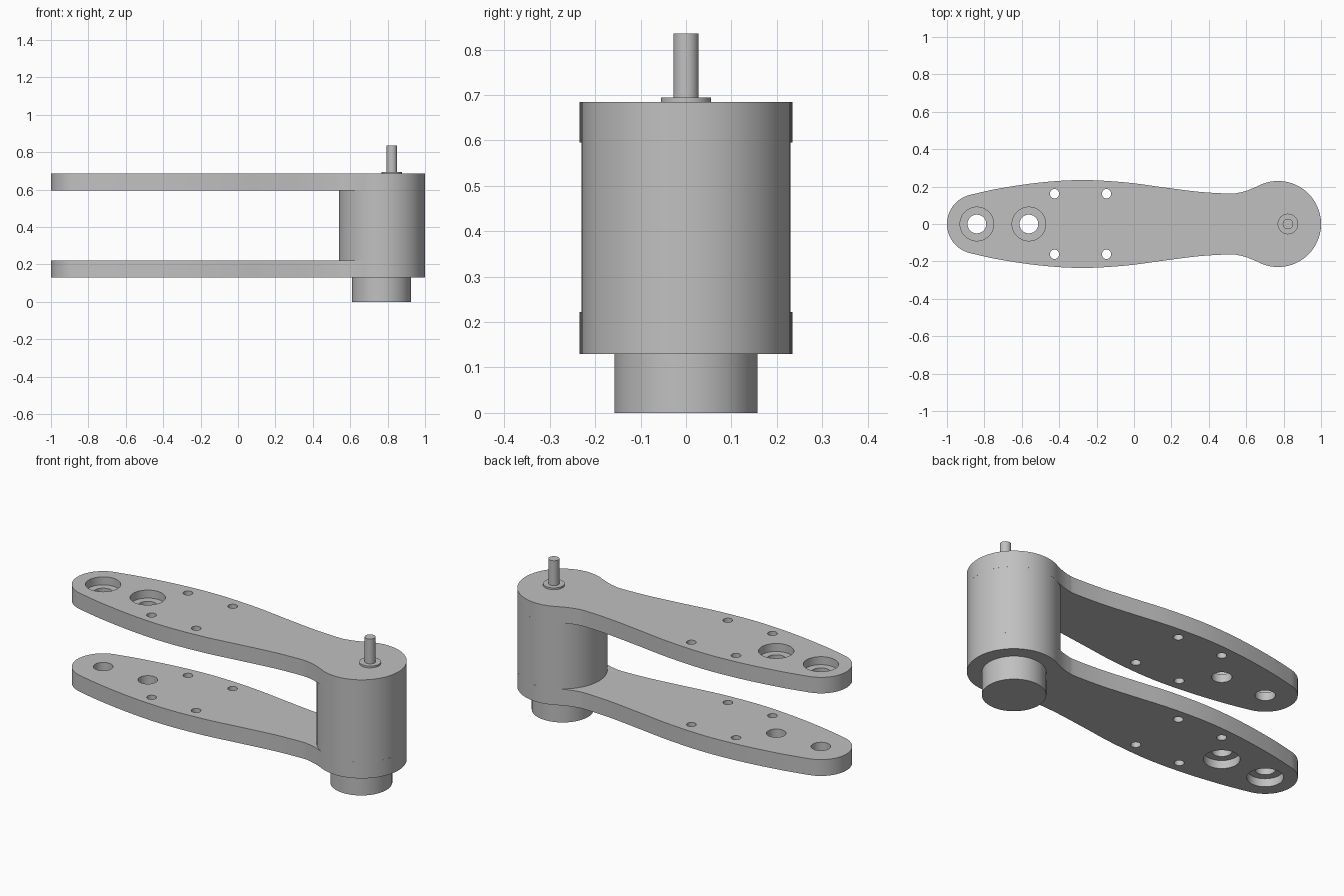
import bpy
import bmesh
from math import cos, sin, radians
from mathutils import Vector

cube = bpy.data.objects.get("Cube")
if cube:
    bpy.data.objects.remove(cube, do_unlink=True)

grey = bpy.data.materials.new("plain grey")
grey.use_nodes = True
COLOUR = (0.53, 0.53, 0.53, 1)
grey.diffuse_color = COLOUR
grey.node_tree.nodes["Principled BSDF"].inputs["Base Color"].default_value = COLOUR

HOUSING_X, HOUSING_R = 0.77, 0.23
TIP_X, TIP_R = -0.84, 0.16
LOWER, UPPER = (0.13, 0.222), (0.595, 0.685)


def prism(name, outline, z0, z1):
    """Extrude a closed outline from z0 to z1."""
    bm = bmesh.new()
    base = bm.faces.new([bm.verts.new((x, y, z0)) for x, y in outline])
    top = bmesh.ops.extrude_face_region(bm, geom=[base])["geom"]
    verts = [g for g in top if isinstance(g, bmesh.types.BMVert)]
    bmesh.ops.translate(bm, vec=(0, 0, z1 - z0), verts=verts)
    if base.is_valid is False or len(bm.faces) < len(outline) + 2:
        bm.faces.new([v for v in bm.verts if v not in verts])
    bmesh.ops.recalc_face_normals(bm, faces=bm.faces)
    mesh = bpy.data.meshes.new(name)
    bm.to_mesh(mesh)
    bm.free()
    mesh.materials.append(grey)
    ob = bpy.data.objects.new(name, mesh)
    bpy.context.collection.objects.link(ob)
    return ob


def arc(cx, r, a0, a1, n):
    angles = [radians(a0 + (a1 - a0) * i / n) for i in range(n + 1)]
    return [(cx + r * cos(a), r * sin(a)) for a in angles]


def disc(name, x, y, r, z0, z1, n=64):
    return prism(name, [(px, py + y) for px, py in arc(x, r, 0, 360, n)[:-1]], z0, z1)


def spline(points, steps=6):
    """Smooth curve through the points, leaving out both end points."""
    p = [Vector(q) for q in points]
    out = []
    for a, b, c, d in zip(p, p[1:], p[2:], p[3:]):
        for i in range(steps):
            t = i / steps
            q = 0.5 * (2 * b + (c - a) * t + (2 * a - 5 * b + 4 * c - d) * t * t
                       + (3 * b - a - 3 * c + d) * t ** 3)
            out.append(tuple(q))
    return out


def smooth(ob):
    bpy.ops.object.select_all(action="DESELECT")
    ob.select_set(True)
    bpy.context.view_layer.objects.active = ob
    bpy.ops.object.shade_smooth_by_angle(angle=radians(30))


def cut(ob, cutter):
    bpy.context.view_layer.objects.active = ob
    mod = ob.modifiers.new("hole", "BOOLEAN")
    mod.operation, mod.solver, mod.object = "DIFFERENCE", "EXACT", cutter
    bpy.ops.object.modifier_apply(modifier=mod.name)
    bpy.data.objects.remove(cutter, do_unlink=True)


# Half outline of an arm plate: round tip, swelling side, round housing end
tip = arc(TIP_X, TIP_R, 180, 104, 14)
head = arc(HOUSING_X, HOUSING_R, 118.6, 0, 28)
side = [tip[-2], tip[-1], (-0.72, 0.19), (-0.5, 0.222), (-0.28, 0.235),
        (-0.05, 0.223), (0.15, 0.197), (0.35, 0.172), (0.51, 0.163),
        (0.56, 0.1675), (0.61, 0.181), head[0], head[1]]
half = tip[:-1] + spline(side) + head
outline = half + [(x, -y) for x, y in reversed(half[1:-1])]


# Arm plates, with counterbores on their outer faces
def arm_plate(name, z0, z1, bore0, bore1):
    plate = prism(name, outline, z0, z1)
    for x in (TIP_X, -0.562):
        cut(plate, disc("bore_cutter", x, 0, 0.09, bore0, bore1))
        cut(plate, disc("pin_cutter", x, 0, 0.05, z0 - 0.1, z1 + 0.1, 48))
    for x in (-0.425, -0.147):
        for y in (-0.162, 0.162):
            cut(plate, disc("screw_cutter", x, y, 0.025, z0 - 0.1, z1 + 0.1, 32))
    smooth(plate)


BORE = 0.045
arm_plate("upper_arm_plate", *UPPER, UPPER[1] - BORE, UPPER[1] + 0.1)
arm_plate("lower_arm_plate", *LOWER, LOWER[0] - 0.1, LOWER[0] + BORE)

# Housing, base boss, shaft collar and shaft
for name, x, r, z0, z1 in (
        ("motor_housing", HOUSING_X, HOUSING_R, LOWER[1], UPPER[0]),
        ("base_boss", 0.768, 0.158, 0, LOWER[0]),
        ("shaft_collar", 0.823, 0.055, UPPER[1], 0.695),
        ("output_shaft", 0.823, 0.028, 0.695, 0.835)):
    smooth(disc(name, x, 0, r, z0, z1))
